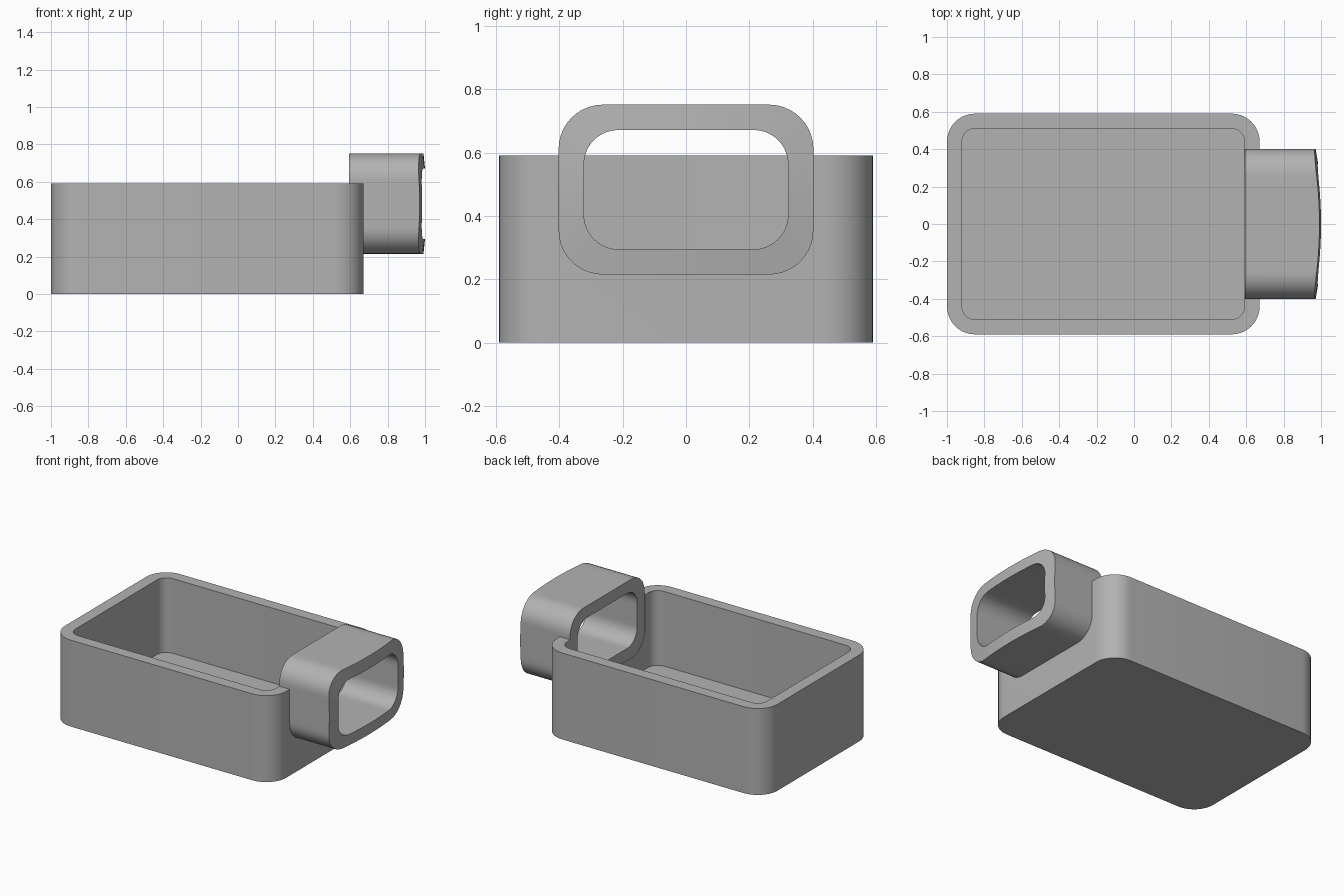
import bpy, bmesh, math

cube = bpy.data.objects.get("Cube")
if cube:
    bpy.data.objects.remove(cube)

grey = bpy.data.materials.new("plain grey")
grey.use_nodes = True
tone = (0.45, 0.45, 0.45, 1)
grey.diffuse_color = tone
grey.node_tree.nodes["Principled BSDF"].inputs["Base Color"].default_value = tone

WALL = 0.08
INNER_X = 0.594      # inside of the wall that carries the sleeve


def rounded_rect(w, h, r, arc=10, side=10):
    """Closed outline with rounded corners and evenly divided straight sides."""
    corners = [(w - r, h - r), (r - w, h - r), (r - w, r - h), (w - r, r - h)]
    pts = []
    for i, (cx, cy) in enumerate(corners):
        turn = [math.pi / 2 * (i + k / arc) for k in range(arc + 1)]
        pts += [(cx + r * math.cos(a), cy + r * math.sin(a)) for a in turn]
        nx, ny = corners[(i + 1) % 4]
        ax, ay = pts[-1]
        for k in range(1, side):
            pts.append((ax + (nx - cx) * k / side, ay + (ny - cy) * k / side))
    return pts


def loft(name, loops, ring=False):
    """Skin successive outlines; cap both ends, or join last to first."""
    bm = bmesh.new()
    rows = [[bm.verts.new(p) for p in loop] for loop in loops]
    n = len(rows[0])
    pairs = list(zip(rows, rows[1:])) + ([(rows[-1], rows[0])] if ring else [])
    for a, b in pairs:
        for i in range(n):
            j = (i + 1) % n
            bm.faces.new((a[i], a[j], b[j], b[i]))
    if not ring:
        bm.faces.new(rows[0][::-1])
        bm.faces.new(rows[-1])
    bmesh.ops.recalc_face_normals(bm, faces=bm.faces)
    mesh = bpy.data.meshes.new(name)
    bm.to_mesh(mesh)
    bm.free()
    mesh.materials.append(grey)
    obj = bpy.data.objects.new(name, mesh)
    bpy.context.collection.objects.link(obj)
    return obj


def smooth(obj):
    bpy.ops.object.select_all(action='DESELECT')
    obj.select_set(True)
    bpy.context.view_layer.objects.active = obj
    bpy.ops.object.shade_smooth_by_angle(angle=math.radians(30))


# Open tray: outside wall, rim, inside wall and floor
def tray_loop(inset, z):
    outline = rounded_rect(0.836 - inset, 0.59 - inset, 0.15 - inset, side=1)
    return [(x - 0.164, y, z) for x, y in outline]


tray = loft("tray", [tray_loop(0, 0), tray_loop(0, 0.59),
                     tray_loop(WALL, 0.59), tray_loop(WALL, WALL)])


# Sleeve: rounded tube through the end wall, with a domed outer end
def sleeve_loop(inset, end):
    outline = rounded_rect(0.402 - inset, 0.268 - inset, 0.14 - inset * 0.4)
    return [(end(y, z), y, z + 0.483) for y, z in outline]


def flat_end(y, z):
    return INNER_X


def domed_end(y, z):
    return 1.008 - (y * y + z * z) / 4.4


sleeve = loft("sleeve", [sleeve_loop(0, flat_end), sleeve_loop(0, domed_end),
                         sleeve_loop(WALL, domed_end), sleeve_loop(WALL, flat_end)], ring=True)

# Notch in the end wall where the sleeve passes through
cutter = loft("notch_cutter", [sleeve_loop(0, lambda y, z: 0.5),
                               sleeve_loop(0, lambda y, z: 0.9)])
cutter.hide_render = True
notch = tray.modifiers.new("notch", 'BOOLEAN')
notch.operation = 'DIFFERENCE'
notch.solver = 'EXACT'
notch.object = cutter
bpy.context.view_layer.objects.active = tray
bpy.ops.object.modifier_apply(modifier=notch.name)
bpy.data.objects.remove(cutter)

for part in (tray, sleeve):
    smooth(part)
